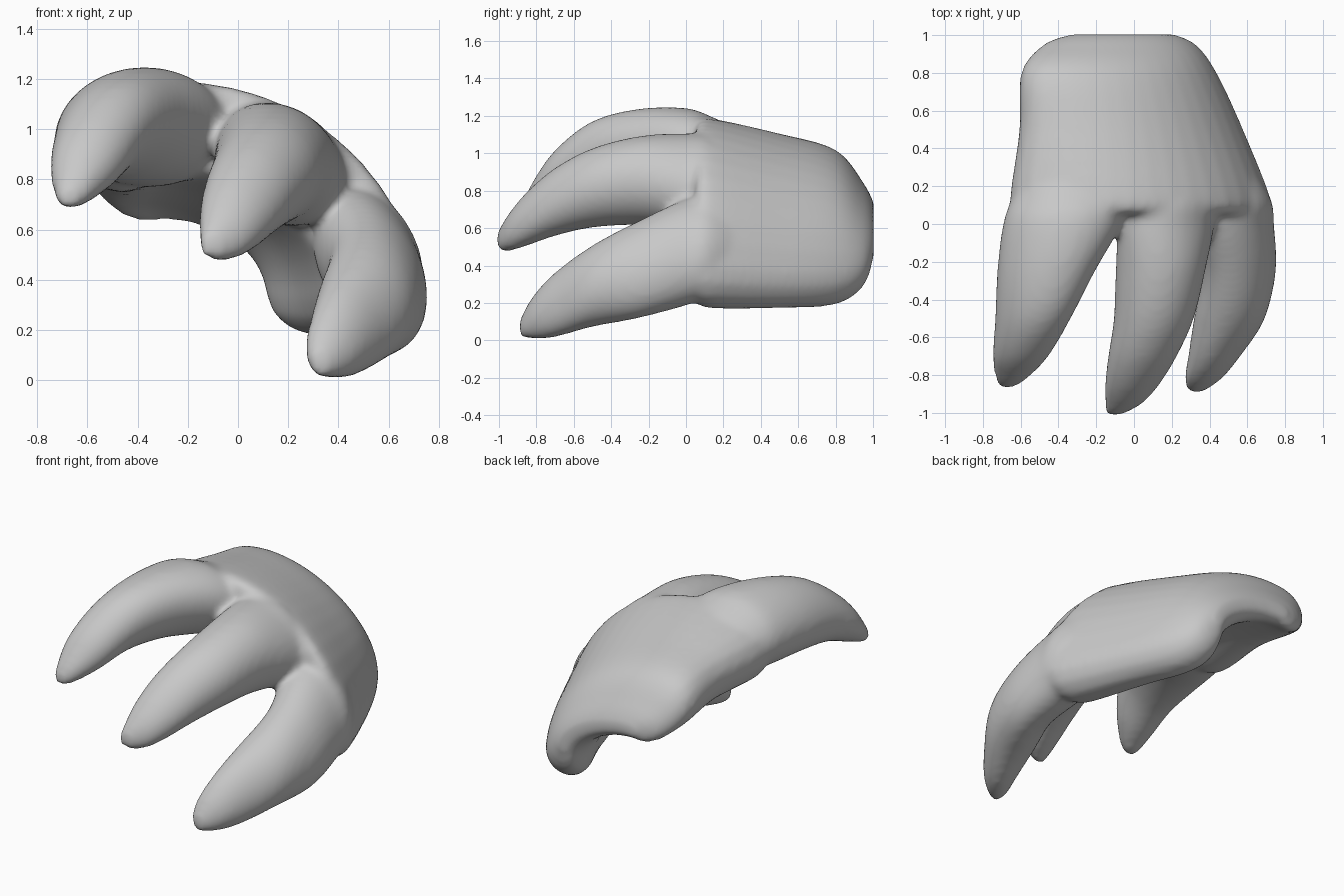
import bpy, bmesh, math
from mathutils import Vector

cube = bpy.data.objects.get("Cube")
if cube:
    bpy.data.objects.remove(cube, do_unlink=True)

grey = bpy.data.materials.new("soft_grey")
grey.use_nodes = True
colour = (0.58, 0.58, 0.58, 1)
grey.diffuse_color = colour
grey.node_tree.nodes["Principled BSDF"].inputs["Base Color"].default_value = colour


def smooth_stations(stations, steps=5):
    """Catmull-Rom interpolation through rows of numbers."""
    pts = [stations[0]] + stations + [stations[-1]]
    rows = []
    for p, q, r, s in zip(pts, pts[1:], pts[2:], pts[3:]):
        for k in range(steps):
            t = k / steps
            rows.append([0.5 * (2 * b + (c - a) * t + (2 * a - 5 * b + 4 * c - d) * t ** 2
                                + (3 * b - a - 3 * c + d) * t ** 3)
                         for a, b, c, d in zip(p, q, r, s)])
    rows.append(stations[-1])
    return rows


def claw_ring(row, sides=28):
    """Tilted ellipse: y, centre x, centre z, half width, half thickness, tilt."""
    y, cx, cz, a, b, tilt = row
    c, s = math.cos(math.radians(tilt)), math.sin(math.radians(tilt))
    ring = []
    for k in range(sides):
        ang = math.tau * k / sides
        u, v = a * math.cos(ang), b * math.sin(ang)
        ring.append((cx + u * c - v * s, y, cz + u * s + v * c))
    return ring


def palm_ring(row, spans=14, cap=7):
    """Rounded band along an arch: y, half thickness, four arch control points."""
    y, r = row[:2]
    p = [Vector(row[i:i + 2]) for i in (2, 4, 6, 8)]
    upper, lower = [], []
    for k in range(spans + 1):
        t = k / spans
        m = 1 - t
        pos = p[0] * m ** 3 + p[1] * 3 * m * m * t + p[2] * 3 * m * t * t + p[3] * t ** 3
        tan = ((p[1] - p[0]) * m * m + (p[2] - p[1]) * 2 * m * t + (p[3] - p[2]) * t * t).normalized()
        n = Vector((-tan.y, tan.x)) * r
        upper.append(pos + n)
        lower.append(pos - n)
        if k == 0:
            first = (pos, -tan * r, n)
    last = (pos, tan * r, n)

    def arc(end, sign):
        pos, out, n = end
        return [pos + n * sign * math.cos(math.pi * k / cap) + out * math.sin(math.pi * k / cap)
                for k in range(1, cap)]

    outline = upper + arc(last, 1) + lower[::-1] + arc(first, -1)
    return [(q.x, y, q.y) for q in outline]


def loft(bm, rings):
    loops = [[bm.verts.new(co) for co in ring] for ring in rings]
    n = len(loops[0])
    faces = [bm.faces.new((a[i], a[(i + 1) % n], b[(i + 1) % n], b[i]))
             for a, b in zip(loops, loops[1:]) for i in range(n)]
    faces += [bm.faces.new(loops[0]), bm.faces.new(loops[-1])]
    bmesh.ops.recalc_face_normals(bm, faces=faces)


# Arched palm, from the webs to the rounded back edge
palm = [
    (0.05, .15, -.46, .95, -.15, 1.10, .43, .89, .54, .37),
    (0.12, .19, -.47, .94, -.15, 1.11, .44, .90, .54, .36),
    (0.50, .17, -.44, .91, -.17, 1.01, .34, .82, .41, .34),
    (0.80, .16, -.44, .85, -.20, .90, .24, .73, .28, .35),
    (0.95, .10, -.38, .73, -.18, .78, .20, .63, .23, .39),
    (1.005, .03, -.30, .70, -.10, .72, .15, .60, .18, .48),
]

# Three curved claws, from tip to root
right_claw = [
    (-.865, -.675, .72, .04, .035, 45),
    (-.82, -.65, .765, .09, .075, 45),
    (-.70, -.60, .87, .16, .135, 45),
    (-.50, -.535, .98, .22, .17, 40),
    (-.25, -.465, 1.02, .27, .205, 25),
    (0.0, -.38, 1.01, .315, .23, 8),
    (0.15, -.34, .98, .30, .21, 3),
    (0.45, -.30, .93, .18, .12, 0),
]
middle_claw = [
    (-1.01, -.11, .53, .045, .045, -45),
    (-.95, -.055, .575, .10, .10, -45),
    (-.85, -.01, .65, .145, .145, -45),
    (-.70, .045, .74, .18, .185, -45),
    (-.50, .105, .815, .21, .215, -45),
    (-.25, .14, .855, .24, .235, -42),
    (0.0, .17, .86, .28, .22, -40),
    (0.15, .18, .86, .26, .20, -40),
    (0.45, .12, .82, .16, .11, -35),
]
left_claw = [
    (-.89, .325, .065, .045, .04, -80),
    (-.82, .365, .12, .115, .097, -80),
    (-.70, .425, .19, .175, .137, -80),
    (-.50, .505, .29, .22, .187, -78),
    (-.25, .555, .38, .27, .185, -70),
    (0.0, .52, .47, .30, .20, -65),
    (0.15, .51, .50, .27, .19, -65),
    (0.45, .40, .50, .16, .11, -65),
]

bm = bmesh.new()
loft(bm, [palm_ring(r) for r in smooth_stations(palm)])
for claw in (right_claw, middle_claw, left_claw):
    loft(bm, [claw_ring(r) for r in smooth_stations(claw)])
mesh = bpy.data.meshes.new("clawed_paw")
bm.to_mesh(mesh)
bm.free()
mesh.materials.append(grey)
paw = bpy.data.objects.new("clawed_paw", mesh)
bpy.context.collection.objects.link(paw)

# Fuse the parts into one skin and soften the webs between the claws
fuse = paw.modifiers.new("fuse", "REMESH")
fuse.mode = "VOXEL"
fuse.voxel_size = 0.02
fuse.use_smooth_shade = True
soften = paw.modifiers.new("soften", "SMOOTH")
soften.factor = 0.5
soften.iterations = 12
for poly in mesh.polygons:
    poly.use_smooth = True
